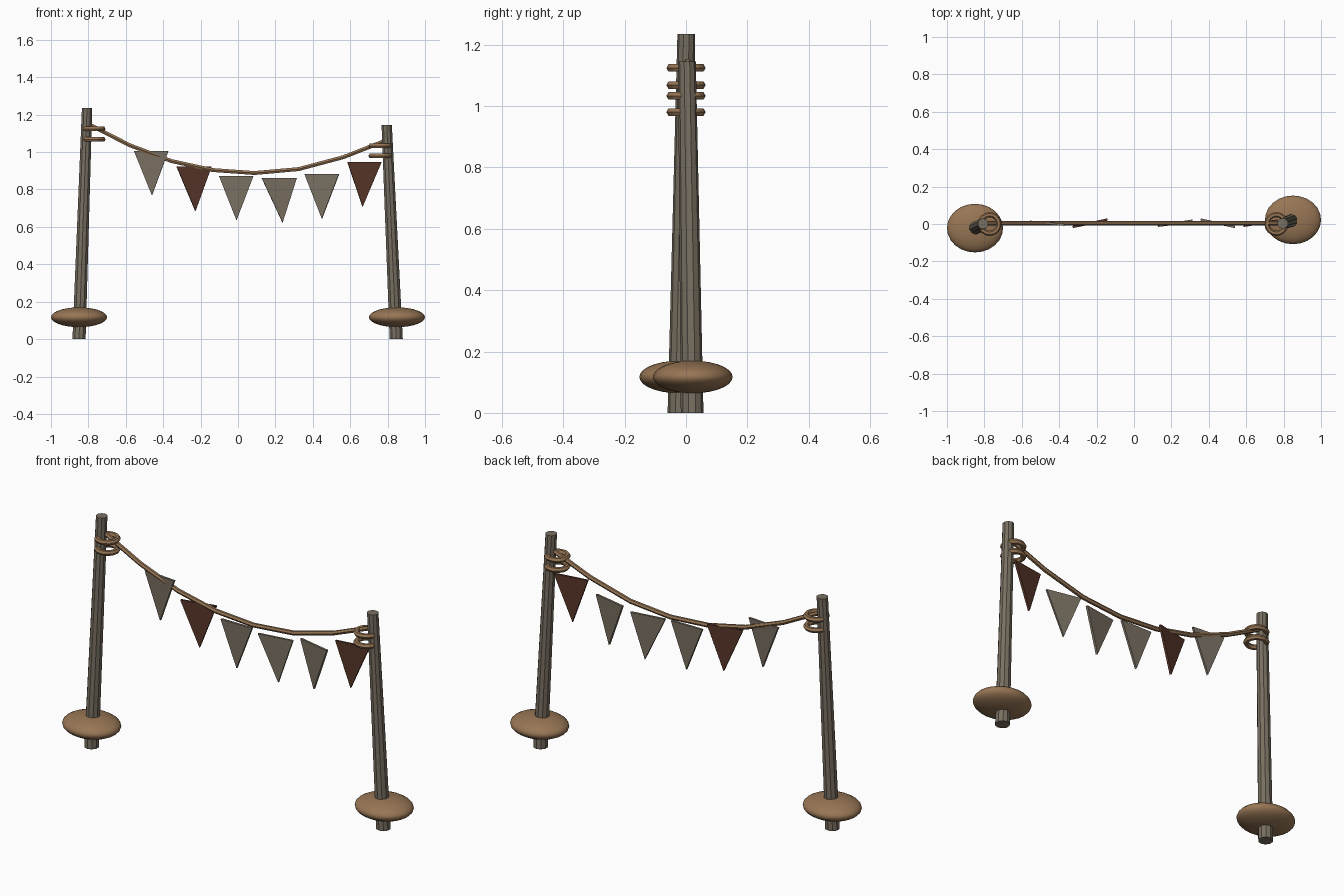
import bpy
import bmesh
from math import radians
from mathutils import Vector

cube = bpy.data.objects.get("Cube")
if cube:
    bpy.data.objects.remove(cube)


def make_material(name, rgb):
    mat = bpy.data.materials.new(name)
    mat.use_nodes = True
    mat.diffuse_color = (*rgb, 1)
    mat.node_tree.nodes["Principled BSDF"].inputs["Base Color"].default_value = (*rgb, 1)
    return mat


grey = make_material("weathered grey", (0.19, 0.16, 0.12))
tan = make_material("tan rope", (0.31, 0.18, 0.09))
brown = make_material("dark red brown", (0.095, 0.036, 0.021))


def finish(name, mat, smooth=False):
    obj = bpy.context.object
    obj.name = name
    obj.data.materials.append(mat)
    if smooth:
        bpy.ops.object.shade_smooth_by_angle(angle=radians(40))
    return obj


def post(name, base, top):
    """Tapered leaning pole whose ends stay level."""
    base, top = Vector(base), Vector(top)
    bpy.ops.mesh.primitive_cone_add(vertices=10, radius1=0.037, radius2=0.029,
                                    depth=top.z, location=(0, 0, top.z / 2))
    obj = finish(name, grey)
    for v in obj.data.vertices:
        t = 1 if v.co.z > 0 else 0
        v.co.x += base.lerp(top, t).x
        v.co.y += base.lerp(top, t).y


def foot(name, x, y):
    bpy.ops.mesh.primitive_uv_sphere_add(segments=24, ring_count=14, location=(x, y, 0.117))
    bpy.context.object.scale = (0.15, 0.13, 0.053)
    finish(name, tan, True)


def ring(name, x, z):
    bpy.ops.mesh.primitive_torus_add(major_segments=16, minor_segments=6, major_radius=0.05,
                                     minor_radius=0.014, location=(x, 0, z))
    finish(name, tan)


# Posts, stone feet and rope wraps
post("right_post", (-0.85, -0.023, 0), (-0.807, 0.001, 1.235))
post("left_post", (0.846, 0.02, 0), (0.795, 0.003, 1.145))
foot("right_foot", -0.85, -0.022)
foot("left_foot", 0.85, 0.022)
for side, x, heights in (("right", -0.772, (1.124, 1.068)), ("left", 0.761, (1.033, 0.98))):
    for i, z in enumerate(heights):
        ring(f"{side}_rope_wrap_{i + 1}", x, z)

# Sagging rope
path = [(-0.8, 1.15), (-0.58, 1.037), (-0.356, 0.952), (-0.136, 0.904),
        (0.088, 0.888), (0.324, 0.909), (0.564, 0.973), (0.79, 1.062)]
curve = bpy.data.curves.new("rope", "CURVE")
curve.dimensions = "3D"
curve.bevel_depth = 0.012
curve.bevel_resolution = 1
curve.use_fill_caps = True
spline = curve.splines.new("POLY")
spline.points.add(len(path) - 1)
for point, (x, z) in zip(spline.points, path):
    point.co = (x, 0.005, z, 1)
rope = bpy.data.objects.new("rope", curve)
bpy.context.collection.objects.link(rope)
bpy.ops.object.select_all(action="DESELECT")
bpy.context.view_layer.objects.active = rope
rope.select_set(True)
bpy.ops.object.convert(target="MESH")
finish("rope", tan, True)


def pennant(name, x0, x1, top, tip_x, twist, mat):
    """Thin triangle; twist is the y offset of its +x end."""
    bm = bmesh.new()
    corners = [(x0, -twist, top), (tip_x, 0, top - 0.238), (x1, twist, top)]
    face = bm.faces.new([bm.verts.new(c) for c in corners])
    face.normal_update()
    normal = face.normal.copy()
    bmesh.ops.translate(bm, verts=bm.verts[:], vec=normal * 0.006 + Vector((0, 0.004, 0)))
    back = bmesh.ops.extrude_face_region(bm, geom=[face])["geom"]
    bmesh.ops.translate(bm, verts=[g for g in back if isinstance(g, bmesh.types.BMVert)],
                        vec=normal * -0.012)
    bmesh.ops.recalc_face_normals(bm, faces=bm.faces[:])
    mesh = bpy.data.meshes.new(name)
    bm.to_mesh(mesh)
    bm.free()
    mesh.materials.append(mat)
    bpy.context.collection.objects.link(bpy.data.objects.new(name, mesh))


# Pennants: x start, x end, top height, tip x, twist, colour
pennants = [(-0.556, -0.372, 1.006, -0.46, -0.008, grey),
            (-0.328, -0.142, 0.922, -0.228, 0.02, brown),
            (-0.102, 0.083, 0.872, -0.008, 0, grey),
            (0.127, 0.314, 0.861, 0.238, 0.014, grey),
            (0.356, 0.54, 0.882, 0.449, -0.02, grey),
            (0.585, 0.767, 0.946, 0.666, 0.014, brown)]
for i, spec in enumerate(pennants):
    pennant(f"pennant_{i + 1}", *spec)
